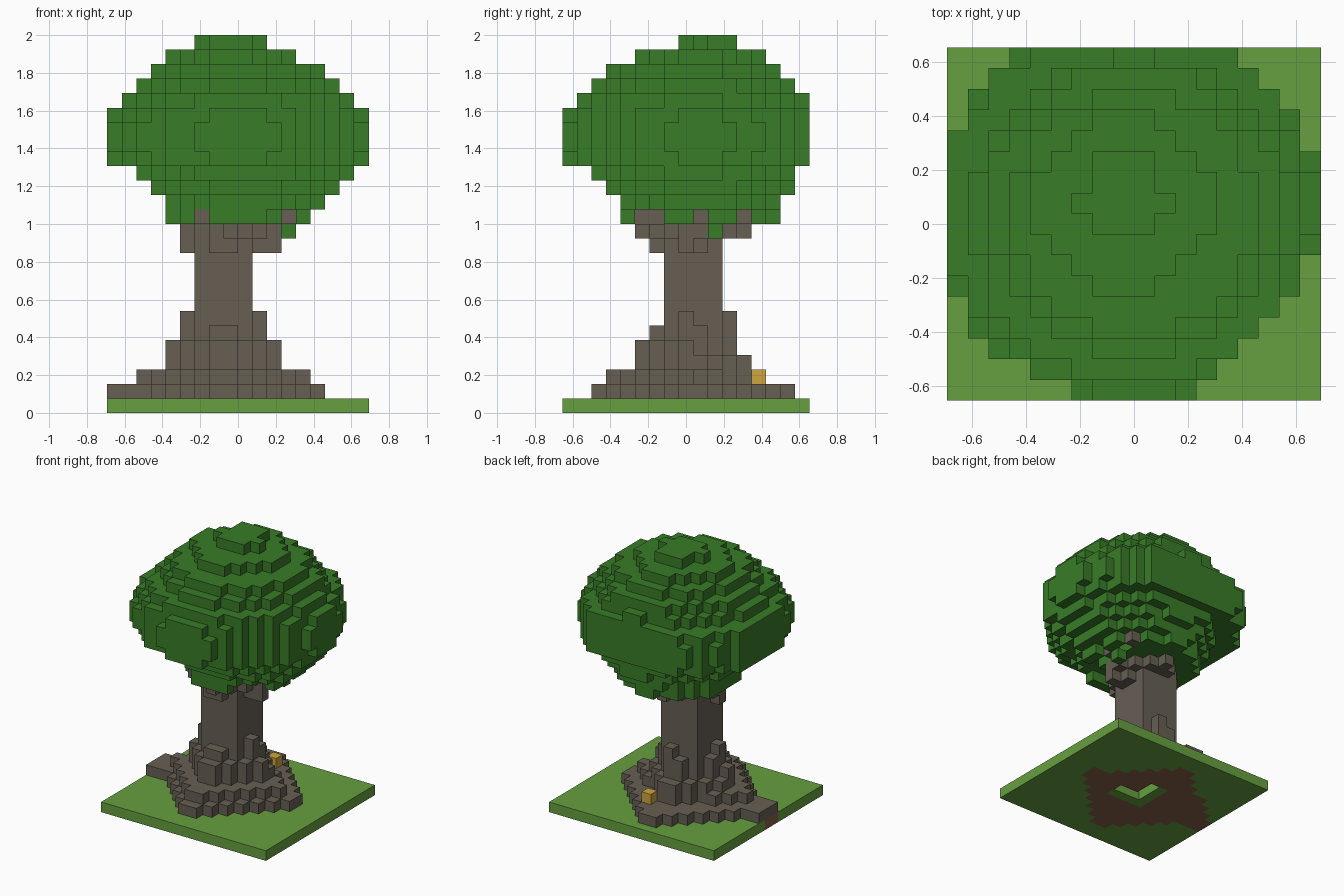
import bpy
import bmesh
from mathutils import Vector

NX, NY, UNIT = 18, 17, 1 / 13

cube = bpy.data.objects.get("Cube")
if cube:
    bpy.data.objects.remove(cube, do_unlink=True)


def make_material(name, color):
    mat = bpy.data.materials.new(name)
    mat.use_nodes = True
    mat.diffuse_color = (*color, 1)
    mat.node_tree.nodes["Principled BSDF"].inputs["Base Color"].default_value = (*color, 1)
    return mat


def disc(level, cx, cy, radius):
    """Cells of one round layer, cropped to the base outline and flattened at one corner."""
    return {(i, j, level) for i in range(NX) for j in range(NY)
            if (i + .5 - cx) ** 2 + (j + .5 - cy) ** 2 <= radius ** 2 and i - j <= 11}


def diamond(level, left, right, front, back):
    """Cells of one layer reaching a different distance on each side of the trunk."""
    cells = set()
    for i in range(NX):
        for j in range(NY):
            dx, dy = i + .5 - 8, j + .5 - 9
            reach = abs(dx) / (right if dx > 0 else left) + abs(dy) / (back if dy > 0 else front)
            if reach <= 1.02:
                cells.add((i, j, level))
    return cells


def box(x0, x1, y0, y1, z0, z1):
    return {(i, j, k) for i in range(x0, x1) for j in range(y0, y1) for k in range(z0, z1)}


# Roots, trunk and branches
trunk = box(6, 10, 7, 11, 1, 14)
roots = [(8, 7, 7, 7), (6, 6, 6, 4), (4, 4, 4, 4), (4, 4, 4, 3), (3, 3, 3, 3)]
for level, reach in enumerate(roots, 1):
    trunk |= diamond(level, *reach)
trunk |= {(5, 8, 6), (10, 8, 6), (8, 11, 6)}
# Long side root, one block wide at the tip
side_root = box(0, 4, 7, 8, 0, 2) | box(2, 4, 8, 9, 0, 2)
trunk |= {c for c in side_root if c[2] == 1}
trunk |= diamond(11, 3, 4.2, 3, 2) | diamond(12, 3, 4, 4, 4)
tips = [(6, 5), (6, 6), (12, 9), (12, 12)]

# Leaf crown, one disc per level from the bottom up
crown = {(12, 10, 12)}
discs = [(9, 9.5, 5.2), (9.5, 9.5, 5.4), (9.5, 9.3, 6.4), (9.5, 9, 7.3),
         (8.7, 9.2, 8.9), (8.7, 9.2, 9.2), (8.7, 9.2, 9.2), (8.7, 9.2, 8.9),
         (9, 8.8, 7.8), (9, 9.2, 6.9), (9, 9, 5.9), (8.5, 9.5, 4.2), (8.5, 9.8, 2.1)]
for level, (cx, cy, radius) in enumerate(discs, 13):
    crown |= disc(level, cx, cy, radius)
crown |= box(7, 11, 4, 5, 13, 14)

# Branch tips show through gaps in the lowest leaves
for ti, tj in tips:
    crown = {c for c in crown if not (c[2] == 13 and
             ((c[0] == ti and c[1] < tj) or (c[1] == tj and c[0] > ti)))}
    trunk.add((ti, tj, 13))

# Grass slab, root bed in its underside, and the grass-walled hollow below the trunk
hollow = box(8, 11, 8, 9, 0, 1) | box(8, 9, 9, 11, 0, 1)
rim = box(7, 11, 7, 8, 0, 1) | box(7, 8, 8, 11, 0, 1)
bed = (diamond(0, 8, 7, 7, 6) | {c for c in side_root if c[2] == 0}) - hollow - rim
grass = box(0, NX, 0, NY, 0, 1) - bed - hollow
gold = {(i, j, 1) for i, j, k in hollow} | {(9, 13, 2)}
trunk -= gold
crown -= trunk

parts = [
    ("grass_base", grass, make_material("grass_green", (.135, .35, .05))),
    ("root_bed", bed, make_material("earth_brown", (.235, .11, .065))),
    ("trunk_and_roots", trunk, make_material("bark_grey", (.135, .114, .088))),
    ("leaf_crown", crown, make_material("leaf_green", (.04, .2, .021))),
    ("gold_blocks", gold, make_material("gold", (.62, .38, .05))),
]
solid = set().union(*(cells for _, cells, _ in parts))


def build_part(name, cells, mat):
    """Mesh of all block faces that are not against another block."""
    bm = bmesh.new()
    for cell in sorted(cells):
        for axis in range(3):
            for side in (0, 1):
                step = list(cell)
                step[axis] += 2 * side - 1
                if tuple(step) in solid:
                    continue
                u, v = (axis + 1) % 3, (axis + 2) % 3
                corners = []
                for a, b in ((0, 0), (1, 0), (1, 1), (0, 1)):
                    p = Vector(cell)
                    p[axis] += side
                    p[u] += a
                    p[v] += b
                    p -= Vector((NX / 2, NY / 2, 0))
                    corners.append(bm.verts.new(p * UNIT))
                bm.faces.new(corners if side else corners[::-1])
    bmesh.ops.remove_doubles(bm, verts=bm.verts, dist=UNIT / 100)
    # Merge coplanar block faces
    bmesh.ops.dissolve_limit(bm, angle_limit=.01, verts=bm.verts, edges=bm.edges)
    mesh = bpy.data.meshes.new(name)
    bm.to_mesh(mesh)
    bm.free()
    mesh.materials.append(mat)
    bpy.context.collection.objects.link(bpy.data.objects.new(name, mesh))


for part in parts:
    build_part(*part)
